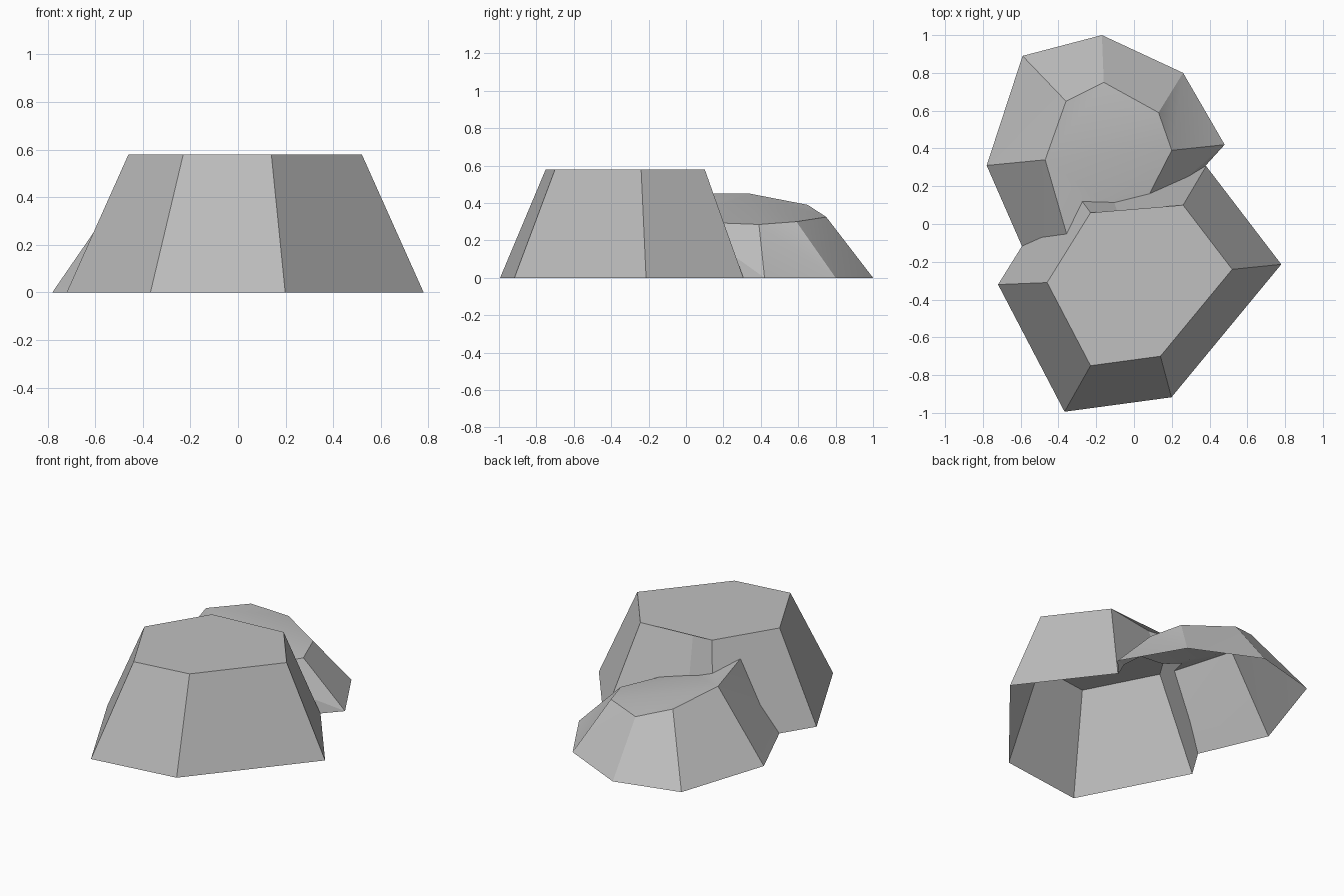
import bpy, bmesh, math

cube = bpy.data.objects.get("Cube")
if cube:
    bpy.data.objects.remove(cube, do_unlink=True)

# Plain stone material
stone = bpy.data.materials.new("stone_grey")
stone.use_nodes = True
colour = (0.53, 0.53, 0.53, 1)
stone.diffuse_color = colour
stone.node_tree.nodes["Principled BSDF"].inputs["Base Color"].default_value = colour


def make_rock(name, base, top, flipped=()):
    """Closed faceted rock between a ground outline and a top outline."""
    bm = bmesh.new()
    low = [bm.verts.new((x, y, 0)) for x, y in base]
    high = [bm.verts.new(p) for p in top]
    n = len(low)
    bm.faces.new(low[::-1])
    for i in range(n):
        j = (i + 1) % n
        if i in flipped:
            bm.faces.new((low[i], low[j], high[i]))
            bm.faces.new((low[j], high[j], high[i]))
        else:
            bm.faces.new((low[i], low[j], high[j]))
            bm.faces.new((low[i], high[j], high[i]))
    for i in range(1, n - 1):
        bm.faces.new((high[0], high[i], high[i + 1]))
    bmesh.ops.recalc_face_normals(bm, faces=bm.faces)
    # Merge triangles that lie in one plane
    bmesh.ops.dissolve_limit(bm, angle_limit=math.radians(0.5),
                             verts=bm.verts, edges=bm.edges)
    mesh = bpy.data.meshes.new(name)
    bm.to_mesh(mesh)
    bm.free()
    mesh.materials.append(stone)
    obj = bpy.data.objects.new(name, mesh)
    bpy.context.collection.objects.link(obj)
    return obj


# Large flat-topped rock: the ground outline is the top outline scaled out
cx, cy, spread, height = 0.03, -0.29, 1.53, 0.58
outline = [(0.26, 0.1), (-0.08, 0.04), (-0.23, 0.06), (-0.46, -0.31),
           (-0.23, -0.75), (0.14, -0.7), (0.52, -0.24)]
footprint = [(cx + (x - cx) * spread, cy + (y - cy) * spread) for x, y in outline]
rocks = make_rock("joined_rocks", footprint, [(x, y, height) for x, y in outline])

# Small sloping rock behind it, listed clockwise from its right side
small = make_rock(
    "small_rock",
    [(-0.78, 0.31), (-0.59, 0.89), (-0.17, 1), (0.26, 0.8), (0.48, 0.42),
     (0.18, 0.09), (-0.5, -0.33)],
    [(-0.47, 0.34, 0.45), (-0.36, 0.65, 0.39), (-0.16, 0.75, 0.325),
     (0.13, 0.59, 0.3), (0.2, 0.39, 0.285), (0, 0, 0.3), (-0.32, -0.18, 0.45)],
    flipped=(2,))
small.hide_render = True

# Fuse both rocks into one shell
fuse = rocks.modifiers.new("fuse", "BOOLEAN")
fuse.operation = "UNION"
fuse.solver = "EXACT"
fuse.object = small
bpy.ops.object.select_all(action="DESELECT")
bpy.context.view_layer.objects.active = rocks
rocks.select_set(True)
bpy.ops.object.modifier_apply(modifier=fuse.name)
bpy.data.objects.remove(small, do_unlink=True)

# Leave the underside open
bm = bmesh.new()
bm.from_mesh(rocks.data)
ground = [f for f in bm.faces if all(v.co.z < 0.001 for v in f.verts)]
bmesh.ops.delete(bm, geom=ground, context="FACES")
bm.to_mesh(rocks.data)
bm.free()
bpy.ops.object.shade_smooth_by_angle(angle=math.radians(15))
